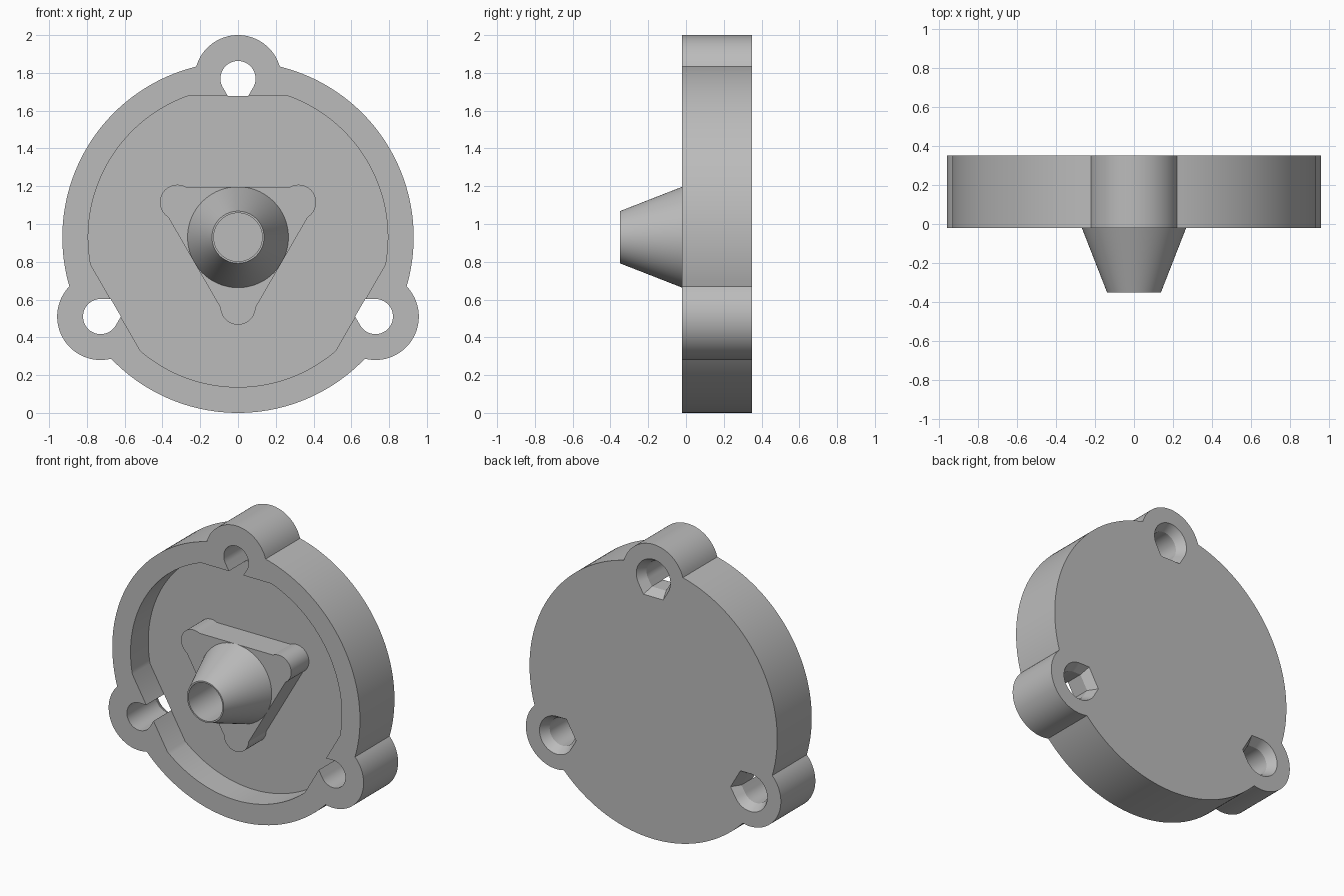
import bpy
import bmesh
from math import acos, atan2, cos, sin, pi, radians, sqrt

CENTER_Z = 0.93
FRONT, FLOOR, BACK = -0.02, 0.17, 0.35
BODY_R, LUG_R, LUG_DIST, HOLE_R = 0.93, 0.23, 0.84, 0.093
LUGS = [radians(a) for a in (90, 210, 330)]

if "Cube" in bpy.data.objects:
    bpy.data.objects.remove(bpy.data.objects["Cube"])

gray = bpy.data.materials.new("plain_gray")
gray.use_nodes = True
gray.diffuse_color = (0.5, 0.5, 0.5, 1)
gray.node_tree.nodes["Principled BSDF"].inputs["Base Color"].default_value = gray.diffuse_color


def polar(r, a, origin=(0, 0)):
    return (origin[0] + r * cos(a), origin[1] + r * sin(a))


def arc(r, start, end, steps, origin=(0, 0)):
    return [polar(r, start + (end - start) * i / steps, origin) for i in range(steps + 1)]


def circle(r, steps=96):
    return arc(r, 0, 2 * pi, steps)[:-1]


def loft(name, sections):
    """Join (y, outline) sections into a closed solid along the y axis."""
    bm = bmesh.new()
    rings = [[bm.verts.new((u, y, CENTER_Z + v)) for u, v in line] for y, line in sections]
    for a, b in zip(rings, rings[1:]):
        for i in range(len(a)):
            j = (i + 1) % len(a)
            bm.faces.new((a[i], a[j], b[j], b[i]))
    bm.faces.new(rings[0])
    bm.faces.new(rings[-1])
    bmesh.ops.recalc_face_normals(bm, faces=bm.faces)
    mesh = bpy.data.meshes.new(name)
    bm.to_mesh(mesh)
    bm.free()
    mesh.materials.append(gray)
    obj = bpy.data.objects.new(name, mesh)
    bpy.context.collection.objects.link(obj)
    return obj


def cut(target, cutter):
    cutter.hide_render = True
    mod = target.modifiers.new("cut", "BOOLEAN")
    mod.operation = "DIFFERENCE"
    mod.solver = "EXACT"
    mod.object = cutter
    bpy.context.view_layer.objects.active = target
    bpy.ops.object.modifier_apply(modifier=mod.name)


def discard(obj):
    bpy.data.objects.remove(obj)


# Round housing with three lugs
half = acos((BODY_R**2 + LUG_DIST**2 - LUG_R**2) / (2 * BODY_R * LUG_DIST))
lug_half = atan2(BODY_R * sin(half), BODY_R * cos(half) - LUG_DIST)
outline = []
for a in LUGS:
    outline += arc(LUG_R, a - lug_half, a + lug_half, 32, polar(LUG_DIST, a))
    outline += arc(BODY_R, a + half, a + 2 * pi / 3 - half, 48)[1:-1]
housing = loft("housing", [(FRONT, outline), (BACK, outline)])

# Front pocket, flattened beside each lug
pocket_r, flat = 0.793, 0.748
flat_half = acos(flat / pocket_r)
pocket = []
for a in LUGS:
    pocket += arc(pocket_r, a + flat_half, a + 2 * pi / 3 - flat_half, 48)
cutter = loft("pocket_cutter", [(FRONT - 0.1, pocket), (FLOOR, pocket)])
cut(housing, cutter)
discard(cutter)


# Screw holes: round outside, half hexagon inside, countersunk at the back
def hole_outline(r, a):
    origin = polar(LUG_DIST, a)
    corners = [polar(r / cos(pi / 6), a + pi + s * pi / 6, origin) for s in (-1, 1)]
    return arc(r, a - 2 * pi / 3, a + 2 * pi / 3, 40, origin) + corners


for a in LUGS:
    levels = [(FRONT - 0.1, HOLE_R), (BACK - 0.06, HOLE_R), (BACK, 0.128), (BACK + 0.03, 0.1455)]
    cutter = loft("hole_cutter", [(y, hole_outline(r, a)) for y, r in levels])
    cut(housing, cutter)
    discard(cutter)

# Triangular boss with rounded lobes
apothem, lobe_dist, lobe_r = 0.267, 0.37, 0.093
sweep = pi / 3 + acos((apothem - lobe_dist / 2) / lobe_r)
boss_line = []
for a in LUGS:
    boss_line += arc(lobe_r, a + pi - sweep, a + pi + sweep, 32, polar(lobe_dist, a + pi))
boss = loft("triangular_boss", [(FLOOR + 0.005, boss_line), (FRONT, boss_line)])

# Tapered hollow nozzle
nozzle = loft("nozzle", [(FRONT, circle(apothem)), (-BACK, circle(0.138))])
bore = loft("bore_cutter", [(-BACK - 0.1, circle(0.128)), (FLOOR, circle(0.128))])
cut(boss, bore)
cut(nozzle, bore)
discard(bore)

# Smooth curved walls, sharp edges
for obj in (housing, boss, nozzle):
    bpy.ops.object.select_all(action="DESELECT")
    obj.select_set(True)
    bpy.context.view_layer.objects.active = obj
    bpy.ops.object.shade_smooth_by_angle(angle=radians(25))
